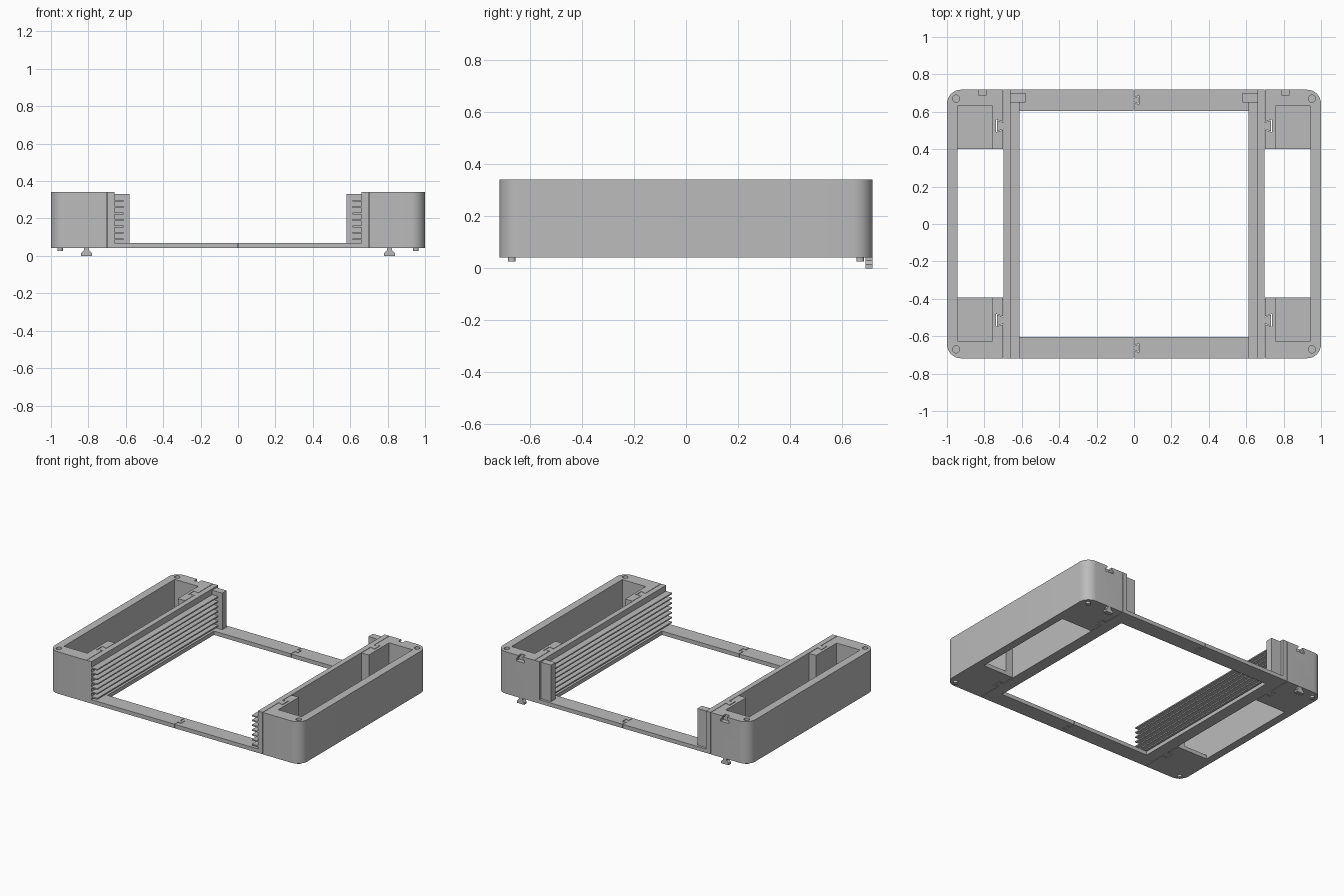
import bpy, bmesh, math

if "Cube" in bpy.data.objects:
    bpy.data.objects.remove(bpy.data.objects["Cube"], do_unlink=True)

grey = bpy.data.materials.new("plain grey")
grey.use_nodes = True
colour = (0.5, 0.5, 0.5, 1)
grey.diffuse_color = colour
grey.node_tree.nodes["Principled BSDF"].inputs["Base Color"].default_value = colour

BASE, TOP, FLOOR, DEPTH = 0.042, 0.342, 0.07, 0.718
KEY_X, GAP = 0.81, 0.004


def finish(name, bm):
    bmesh.ops.recalc_face_normals(bm, faces=bm.faces)
    mesh = bpy.data.meshes.new(name)
    bm.to_mesh(mesh)
    bm.free()
    mesh.materials.append(grey)
    obj = bpy.data.objects.new(name, mesh)
    bpy.context.collection.objects.link(obj)
    return obj


def prism(name, pts, lo, hi, axis="z", side=1):
    """Extrude a 2D outline along z (x, y points) or y (x, z points)."""
    bm = bmesh.new()
    rings = []
    for h in (lo, hi):
        rings.append([bm.verts.new((a * side, b, h) if axis == "z" else (a * side, h, b))
                      for a, b in pts])
    bm.faces.new(rings[0])
    bm.faces.new(rings[1][::-1])
    n = len(pts)
    for i in range(n):
        j = (i + 1) % n
        bm.faces.new((rings[0][i], rings[0][j], rings[1][j], rings[1][i]))
    return finish(name, bm)


def box(name, x, y, z, side=1):
    return prism(name, [(x[0], y[0]), (x[1], y[0]), (x[1], y[1]), (x[0], y[1])],
                 z[0], z[1], "z", side)


def disc(name, x, y, r, lo, hi, side=1):
    turn = [i * math.tau / 24 for i in range(24)]
    return prism(name, [(x + r * math.cos(t), y + r * math.sin(t)) for t in turn],
                 lo, hi, "z", side)


def dovetail(x, y, length, neck, tip, grow=0):
    """Tongue outline pointing to +x."""
    return [(x, y - neck - grow), (x + length + grow, y - tip - grow),
            (x + length + grow, y + tip + grow), (x, y + neck + grow)]


def stack_key(z, grow=0):
    """Flared outline in the x-z plane, wide at the bottom."""
    w, n = 0.029 + grow, 0.014 + grow
    return [(KEY_X - w, z), (KEY_X + w, z), (KEY_X + w, z + 0.015),
            (KEY_X + n, z + 0.03), (KEY_X + n, z + 0.05),
            (KEY_X - n, z + 0.05), (KEY_X - n, z + 0.03), (KEY_X - w, z + 0.015)]


def cut(obj, cutters):
    for c in cutters:
        c.hide_render = True
        mod = obj.modifiers.new("cut", "BOOLEAN")
        mod.operation, mod.solver, mod.object = "DIFFERENCE", "EXACT", c
        bpy.context.view_layer.objects.active = obj
        bpy.ops.object.modifier_apply(modifier=mod.name)
        bpy.data.objects.remove(c, do_unlink=True)


def smooth(obj):
    bpy.ops.object.select_all(action="DESELECT")
    obj.select_set(True)
    bpy.context.view_layer.objects.active = obj
    bpy.ops.object.shade_smooth_by_angle(angle=math.radians(30))


def body_outline(r=0.075, steps=8):
    pts = [(0.7, DEPTH), (0.7, -DEPTH)]
    for cy, start in ((-DEPTH + r, -90), (DEPTH - r, 0)):
        for i in range(steps + 1):
            a = math.radians(start + 90 * i / steps)
            pts.append((1 - r + r * math.cos(a), cy + r * math.sin(a)))
    return pts


for side, word in ((1, "left"), (-1, "right")):
    # Hollow side housing with rounded outer corners
    body = prism(word + "_housing", body_outline(), BASE, TOP, "z", side)
    cutters = [
        box("pocket", (0.757, 0.943), (-0.625, 0.63), (FLOOR, 0.5), side),
        box("opening", (0.65, 0.943), (-0.392, 0.4), (-0.1, 0.5), side),
        prism("stack_notch", stack_key(TOP - BASE, GAP), DEPTH - 0.032, 0.8, "y", side),
    ]
    for y in (-0.67, 0.67):
        cutters.append(disc("peg_hole", 0.951, y, 0.019, TOP - 0.03, 0.5, side))
    for y in (-0.515, 0.525):
        pts = dovetail(0.697, y, 0.037, 0.017, 0.03, GAP)
        cutters.append(prism("dovetail_slot", pts, 0, 0.5, "z", side))
    cut(body, cutters)
    smooth(body)

    # Locating pegs and the stacking key underneath
    for y, end in ((-0.67, "front"), (0.67, "back")):
        peg = disc(word + "_" + end + "_peg", 0.951, y, 0.015, 0.027, BASE + 0.005, side)
        smooth(peg)
    prism(word + "_stacking_key", stack_key(0), DEPTH - 0.028, DEPTH - 0.001, "y", side)

    # Slotted rail: upright wall, tongues, fins and end stop
    box(word + "_rail_wall", (0.66, 0.697), (-DEPTH, DEPTH), (BASE, TOP), side)
    for y, end in ((-0.515, "front"), (0.525, "back")):
        prism(word + "_" + end + "_rail_tongue", dovetail(0.696, y, 0.037, 0.017, 0.03),
              BASE, TOP, "z", side)
    for i in range(7):
        z = 0.084 + i * 0.0345
        box(word + "_rail_fin", (0.613, 0.662), (-DEPTH, 0.66), (z, z + 0.009), side)
    box(word + "_end_stop", (0.58, 0.662), (0.65, 0.7), (FLOOR - 0.01, 0.332), side)

    # Lower frame: side strip and half crossbars
    box(word + "_frame_strip", (0.613, 0.66), (-0.603, 0.603), (BASE, FLOOR), side)
    for y, end in ((-1, "front"), (1, "back")):
        lo, hi = sorted((y * 0.603, y * DEPTH))
        bar = box(word + "_" + end + "_crossbar", (GAP / 2, 0.66), (lo, hi),
                  (BASE, FLOOR), side)
        joint = y * 0.663
        if side == 1:
            cut(bar, [prism("joint_slot", dovetail(-0.002, joint, 0.026, 0.01, 0.02, GAP),
                            0, 0.2)])
        else:
            prism(end + "_crossbar_tongue", dovetail(-0.003, joint, 0.026, 0.01, 0.02),
                  BASE, FLOOR)
